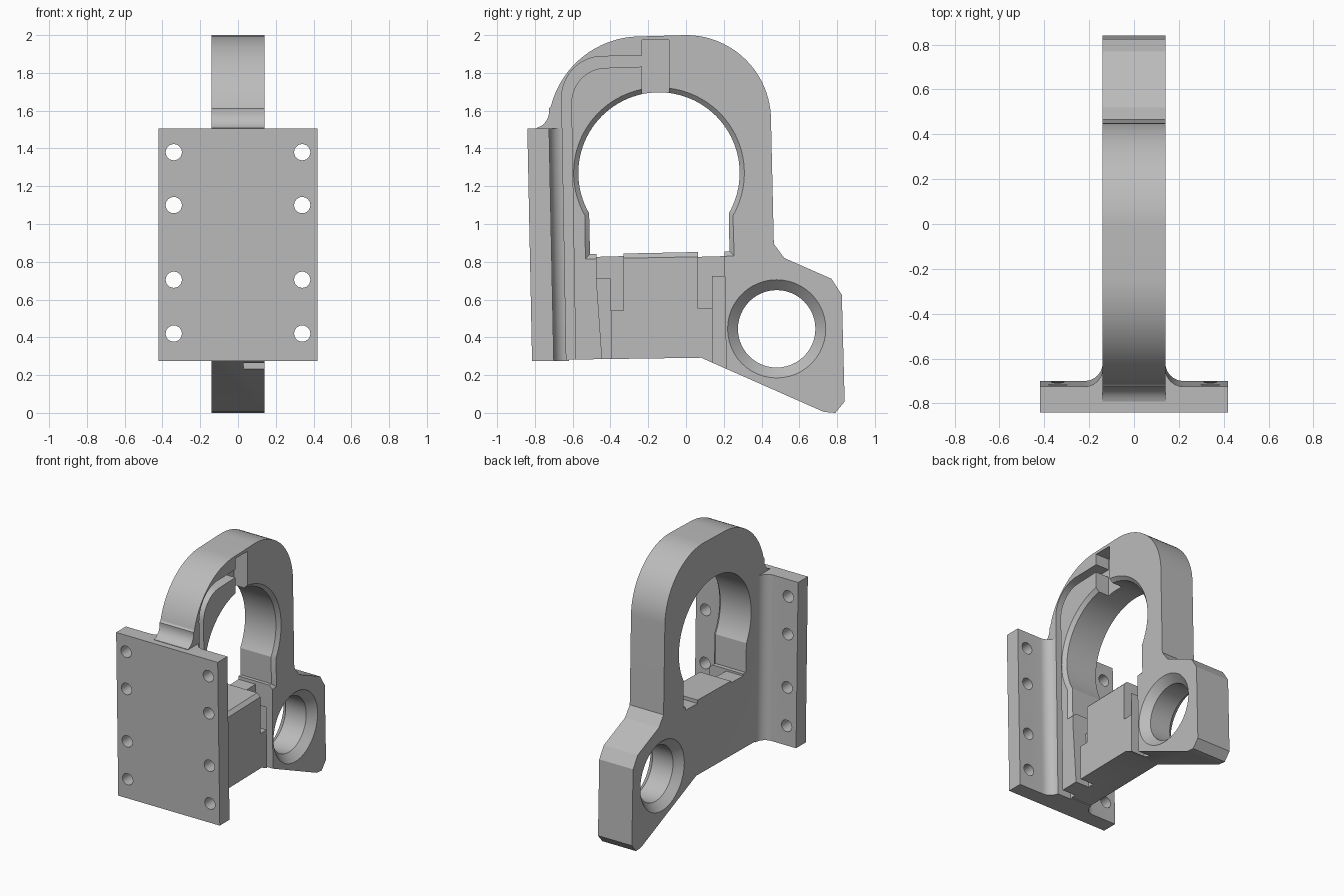
import bpy, bmesh, math
from math import cos, sin, radians

cube = bpy.data.objects.get("Cube")
if cube:
    bpy.data.objects.remove(cube)

grey = bpy.data.materials.new("plain grey")
grey.use_nodes = True
COLOUR = (0.5, 0.5, 0.5, 1)
grey.diffuse_color = COLOUR
grey.node_tree.nodes["Principled BSDF"].inputs["Base Color"].default_value = COLOUR

HALF = 0.14      # half the thickness of the bracket
DEEP = 0.03      # floor of the slots
OUT = 0.3        # cutters reach past the surface


def loft(name, sections):
    """Closed solid through rings of equal point count."""
    bm = bmesh.new()
    rings = [[bm.verts.new(p) for p in s] for s in sections]
    for a, b in zip(rings, rings[1:]):
        for i in range(len(a)):
            j = (i + 1) % len(a)
            bm.faces.new((a[i], a[j], b[j], b[i]))
    bm.faces.new(rings[0][::-1])
    bm.faces.new(rings[-1])
    bmesh.ops.recalc_face_normals(bm, faces=bm.faces[:])
    mesh = bpy.data.meshes.new(name)
    bm.to_mesh(mesh)
    bm.free()
    mesh.materials.append(grey)
    obj = bpy.data.objects.new(name, mesh)
    bpy.context.collection.objects.link(obj)
    return obj


def side(points, x):
    return [(x, y, z) for y, z in points]


def prism(name, points, x0, x1):
    return loft(name, [side(points, x0), side(points, x1)])


def arc(cy, cz, r, start, end, n=24):
    angles = [radians(start + (end - start) * i / n) for i in range(n + 1)]
    return [(cy + r * cos(a), cz + r * sin(a)) for a in angles]


def circle(cy, cz, r, n=48):
    return arc(cy, cz, r, 0, 360, n)[:-1]


def combine(target, other, operation):
    mod = target.modifiers.new("combine", 'BOOLEAN')
    mod.operation = operation
    mod.solver = 'EXACT'
    mod.object = other
    bpy.context.view_layer.update()
    graph = bpy.context.evaluated_depsgraph_get()
    mesh = bpy.data.meshes.new_from_object(target.evaluated_get(graph))
    target.modifiers.clear()
    target.data = mesh
    bpy.data.objects.remove(other)


# Arched body with the angled lug at the back
outline = [(-0.77, 0.28), (0.08, 0.292), (0.73, 0.005), (0.79, 0.0), (0.84, 0.06),
           (0.825, 0.625), (0.77, 0.71), (0.52, 0.82), (0.465, 0.895)]
outline += arc(0.0, 1.55, 0.45, 0, 90)
outline += arc(-0.24, 1.503, 0.49, 90, 166)
outline += arc(-0.815, 1.595, 0.09, 10, -75, 8)
outline += [(-0.79, 1.45)]
body = prism("bracket", outline, -HALF, HALF)

# Mounting plate, slightly tilted, blended into the body
R = 0.08
right_half = [(0.42, -0.815), (0.42, -0.70)]
right_half += [(HALF + R - R * sin(a), -0.70 + R - R * cos(a))
               for a in (radians(9 * i) for i in range(11))]
right_half += [(HALF - 0.03, -0.62)]
plan = right_half + [(-x, y) for x, y in reversed(right_half)]
plate = loft("mounting_plate", [[(x, y, 0.275) for x, y in plan],
                                [(x, y - 0.025, 1.505) for x, y in plan]])
combine(body, plate, 'UNION')

# Bolt holes through the plate
for x in (-0.34, 0.34):
    for z in (0.42, 0.705, 1.10, 1.38):
        ring = circle(x, z, 0.043, 24)
        bolt = loft("bolt_hole", [[(u, y, v) for u, v in ring] for y in (-1, -0.64)])
        combine(body, bolt, 'DIFFERENCE')


# Large keyhole opening, bevelled on its left side
def opening(grow):
    pts = arc(-0.143, 1.27, 0.427 + grow, -30, 210, 64)
    return [(0.23 + grow, 0.855 - grow)] + pts[:] + [(-0.508 - grow, 0.84 - grow)]


BEVEL = 0.025
combine(body, loft("opening", [side(opening(0), -OUT), side(opening(0), HALF - BEVEL),
                               side(opening(BEVEL), HALF), side(opening(BEVEL), OUT)]),
        'DIFFERENCE')

# Lug hole, countersunk on both sides
hole_steps = [(-OUT, 0.26), (-HALF, 0.26), (-HALF + 0.055, 0.205),
              (HALF - 0.055, 0.205), (HALF, 0.26), (OUT, 0.26)]
combine(body, loft("lug_hole", [side(circle(0.48, 0.445, r), x) for x, r in hole_steps]),
        'DIFFERENCE')

# Cable groove up the front and over the arch
groove = [(-0.632, 0.2)] + arc(-0.44, 1.67, 0.218, 180, 95, 12) + [(-0.2, 1.892)]
groove += [(-0.2, 1.834)] + arc(-0.42, 1.64, 0.187, 95, 180, 12) + [(-0.583, 0.2)]
combine(body, prism("groove", groove, DEEP, OUT), 'DIFFERENCE')

# Notch at the crown of the arch
crown = [(-0.232, 1.65), (-0.09, 1.65), (-0.09, 1.973), (-0.232, 1.973)]
combine(body, prism("crown_notch", crown, DEEP, OUT), 'DIFFERENCE')

# Slots either side of the centre block, and the hooked pockets above them
slots = [[(-0.475, 0.72), (-0.438, 0.2), (-0.395, 0.2), (-0.40, 0.72)],
         [(0.137, 0.73), (0.145, 0.1), (0.215, 0.1), (0.205, 0.73)]]
pockets = [[(-0.475, 0.9), (-0.475, 0.712), (-0.40, 0.712), (-0.40, 0.542),
            (-0.33, 0.542), (-0.33, 0.9)],
           [(0.205, 0.9), (0.205, 0.724), (0.137, 0.724), (0.137, 0.552),
            (0.063, 0.552), (0.063, 0.9)]]
for slot, pocket in zip(slots, pockets):
    combine(body, prism("slot", slot, DEEP, OUT), 'DIFFERENCE')
    combine(body, prism("pocket", pocket, 0.0, OUT), 'DIFFERENCE')

# Shallow channels across the floor of the opening
for y0, y1 in ((-0.475, -0.33), (0.063, 0.205)):
    floor = [(y0, 0.826), (y1, 0.83), (y1, 0.92), (y0, 0.92)]
    combine(body, prism("floor_channel", floor, -OUT, OUT), 'DIFFERENCE')

# Smooth curves, crisp edges
bpy.ops.object.select_all(action='DESELECT')
body.select_set(True)
bpy.context.view_layer.objects.active = body
bpy.ops.object.shade_smooth_by_angle(angle=radians(25))
